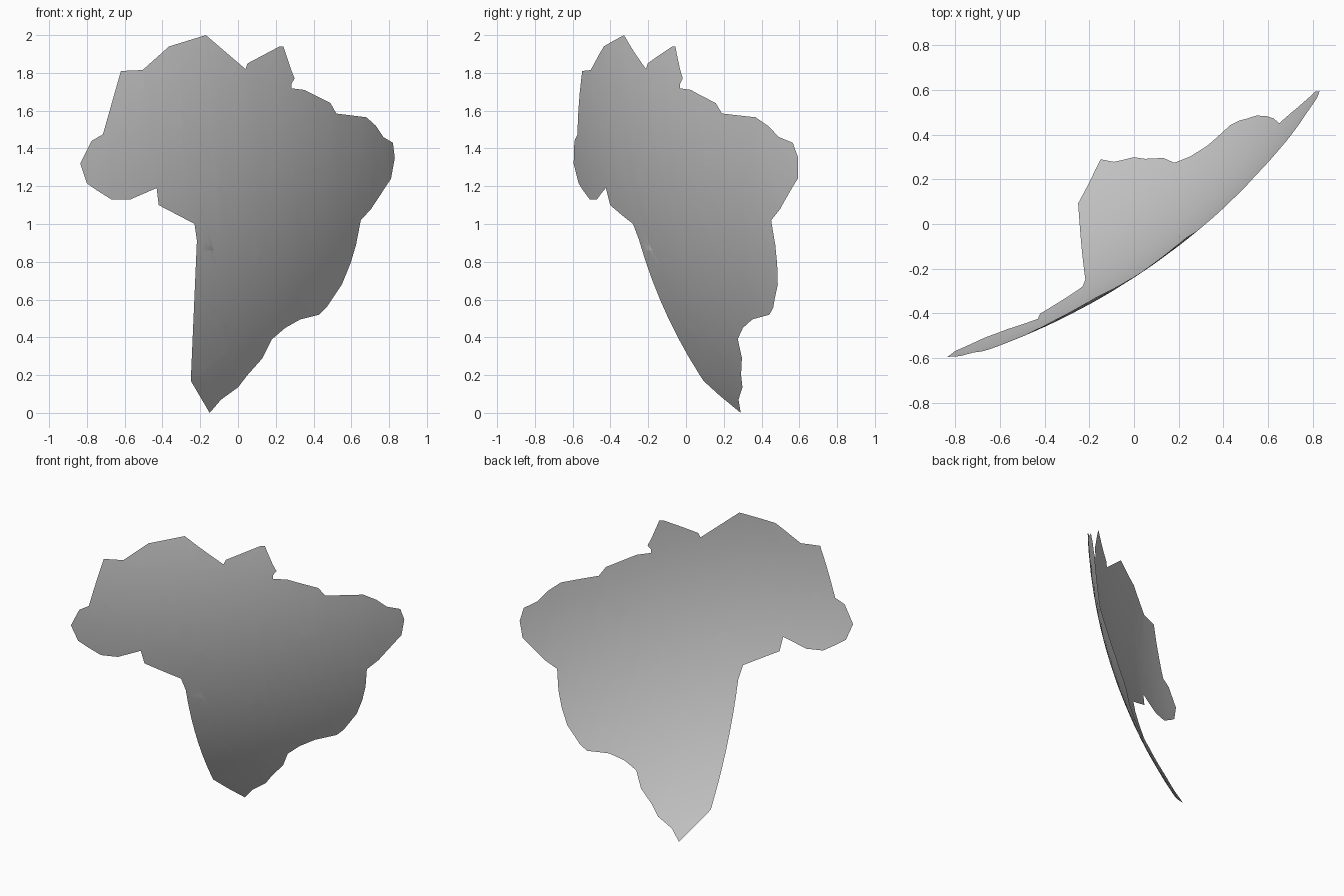
import bpy, bmesh, math
from mathutils import Vector

# Sphere that the country patch is wrapped on
CENTRE = Vector((-1.687, 2.349, 1.716))
RADIUS = 3.09
STEP = 0.1

# Border seen from the front (x, z), clockwise from the northern tip
BORDER = [
    (-.17, 2.0), (-.15, 1.97), (-.12, 1.93), (-.15, 1.87), (-.12, 1.82), (-.08, 1.79),
    (.04, 1.82), (.05, 1.85), (.17, 1.84), (.22, 1.94), (.24, 1.94), (.28, 1.82),
    (.30, 1.77), (.27, 1.72), (.35, 1.71), (.36, 1.655), (.39, 1.69), (.49, 1.64),
    (.52, 1.585), (.68, 1.565), (.73, 1.52), (.77, 1.46), (.82, 1.43), (.83, 1.35),
    (.81, 1.24), (.705, 1.08), (.65, 1.02), (.625, .89), (.595, .79), (.55, .68),
    (.47, .56), (.43, .52), (.33, .495), (.25, .45), (.18, .39), (.145, .35),
    (.13, .29), (.05, .20), (0, .135), (-.09, .07), (-.15, 0), (-.125, .055),
    (-.19, .17), (-.25, .17), (-.05, .325), (-.07, .385), (-.04, .47), (-.08, .47),
    (-.085, .545), (-.16, .56), (-.11, .77), (-.13, .86), (-.21, .86), (-.21, .99),
    (-.42, 1.10), (-.42, 1.195), (-.57, 1.13), (-.67, 1.13), (-.67, 1.2), (-.75, 1.18),
    (-.80, 1.215), (-.835, 1.32), (-.775, 1.44), (-.715, 1.475), (-.62, 1.49),
    (-.595, 1.69), (-.625, 1.75), (-.62, 1.81), (-.505, 1.815), (-.44, 1.76),
    (-.30, 1.83), (-.34, 1.85), (-.365, 1.94), (-.21, 1.96),
]

# Flat outline, filled with triangles
bm = bmesh.new()
face = bm.faces.new([bm.verts.new((x, 0, z)) for x, z in BORDER])
bmesh.ops.triangulate(bm, faces=[face])


def slice_sheet(origin, normal):
    bmesh.ops.bisect_plane(bm, geom=bm.verts[:] + bm.edges[:] + bm.faces[:],
                           dist=1e-5, plane_co=origin, plane_no=normal)


# Grid cuts so the sheet can bend
for i in range(-8, 9):
    slice_sheet((i * STEP + .003, 0, 0), (1, 0, 0))
for i in range(1, 20):
    slice_sheet((0, 0, i * STEP + .003), (0, 0, 1))

# Push every point back onto the front of the sphere
for v in bm.verts:
    dx, dz = v.co.x - CENTRE.x, v.co.z - CENTRE.z
    v.co.y = CENTRE.y - math.sqrt(RADIUS ** 2 - dx * dx - dz * dz)

# Outward side faces the front
bm.normal_update()
for f in bm.faces:
    if f.normal.dot(f.calc_center_median() - CENTRE) < 0:
        f.normal_flip()
    f.smooth = True

mesh = bpy.data.meshes.new("country_patch")
bm.to_mesh(mesh)
bm.free()
bpy.context.collection.objects.link(bpy.data.objects.new("country_patch", mesh))
